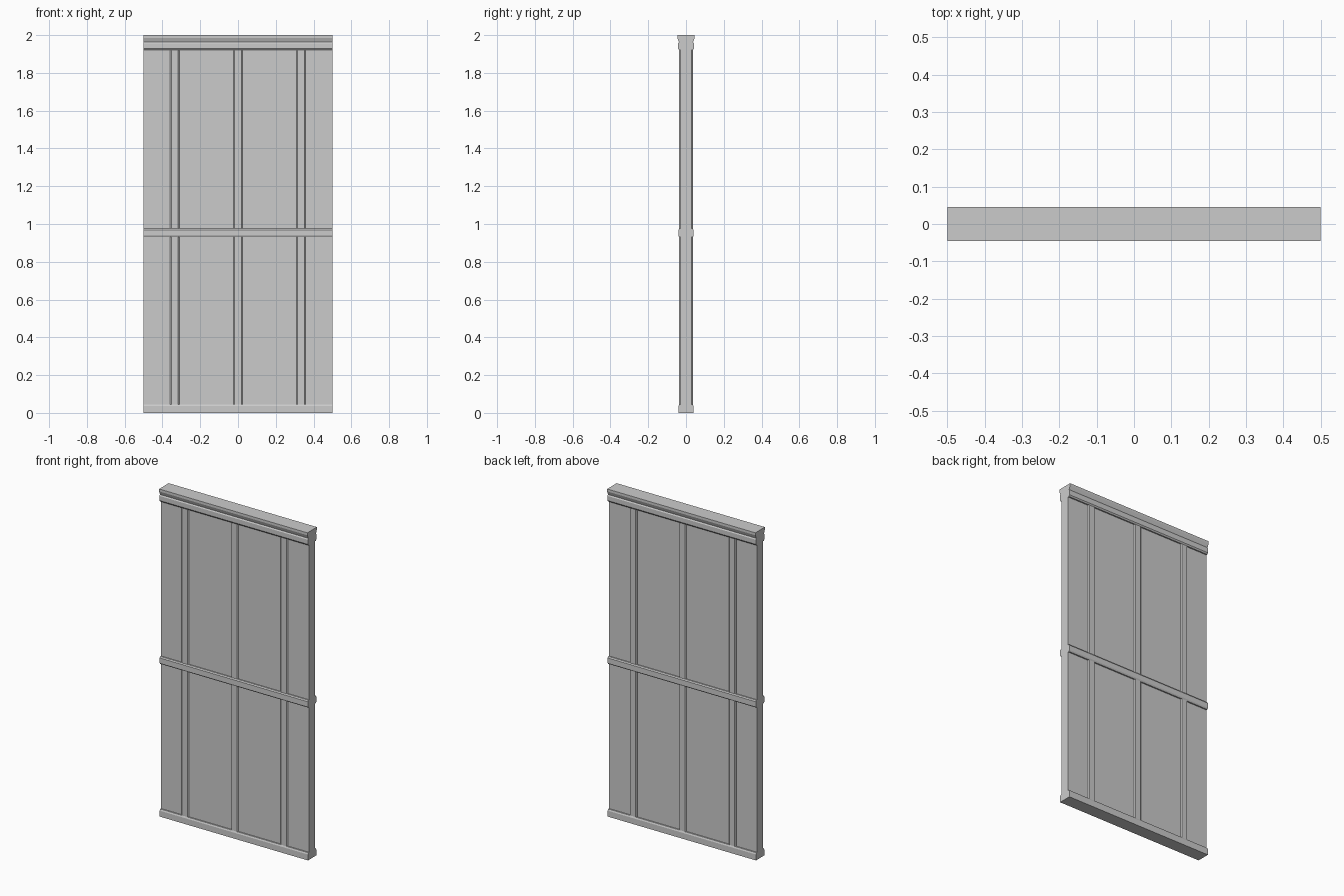
import bpy
import bmesh

cube = bpy.data.objects.get("Cube")
if cube:
    bpy.data.objects.remove(cube, do_unlink=True)

grey = bpy.data.materials.new("plain grey")
grey.use_nodes = True
COLOUR = (0.6, 0.6, 0.6, 1)
grey.diffuse_color = COLOUR
grey.node_tree.nodes["Principled BSDF"].inputs["Base Color"].default_value = COLOUR


def extrude(name, outline, direction):
    """Extrude a closed 3D outline along a vector into a solid part."""
    bm = bmesh.new()
    face = bm.faces.new([bm.verts.new(p) for p in outline])
    result = bmesh.ops.extrude_face_region(bm, geom=[face])
    verts = [g for g in result["geom"] if isinstance(g, bmesh.types.BMVert)]
    bmesh.ops.translate(bm, verts=verts, vec=direction)
    bmesh.ops.recalc_face_normals(bm, faces=bm.faces)
    mesh = bpy.data.meshes.new(name)
    bm.to_mesh(mesh)
    bm.free()
    mesh.materials.append(grey)
    obj = bpy.data.objects.new(name, mesh)
    bpy.context.collection.objects.link(obj)
    return obj


def rail(name, half_profile):
    """Full-width rail from (half depth, height) points, mirrored in y."""
    right = [(-0.5, y, z) for y, z in half_profile]
    left = [(-0.5, -y, z) for y, z in reversed(half_profile)]
    return extrude(name, right + left, (1, 0, 0))


# Wall core
rail("wall_panel", [(0.028, 0.02), (0.028, 1.98)])

# Horizontal rails and flared cap
rail("bottom_rail", [(0.04, 0), (0.04, 0.036), (0.036, 0.045)])
rail("middle_rail", [(0.036, 0.93), (0.041, 0.938), (0.041, 0.968), (0.036, 0.975)])
rail("top_rail", [(0.036, 1.92), (0.042, 1.928), (0.042, 1.956), (0.037, 1.964)])
rail("top_cap", [(0.037, 1.962), (0.046, 1.985), (0.046, 2.0)])

# Vertical battens on both faces, with sloping edges
for side, sign in (("front", -1), ("back", 1)):
    for label, x in (("right", -0.335), ("centre", 0), ("left", 0.333)):
        section = [(-0.024, 0.025), (-0.024, 0.03), (-0.018, 0.036),
                   (0.018, 0.036), (0.024, 0.03), (0.024, 0.025)]
        extrude(f"{side}_{label}_batten",
                [(x + dx, sign * y, 0.03) for dx, y in section], (0, 0, 1.91))
